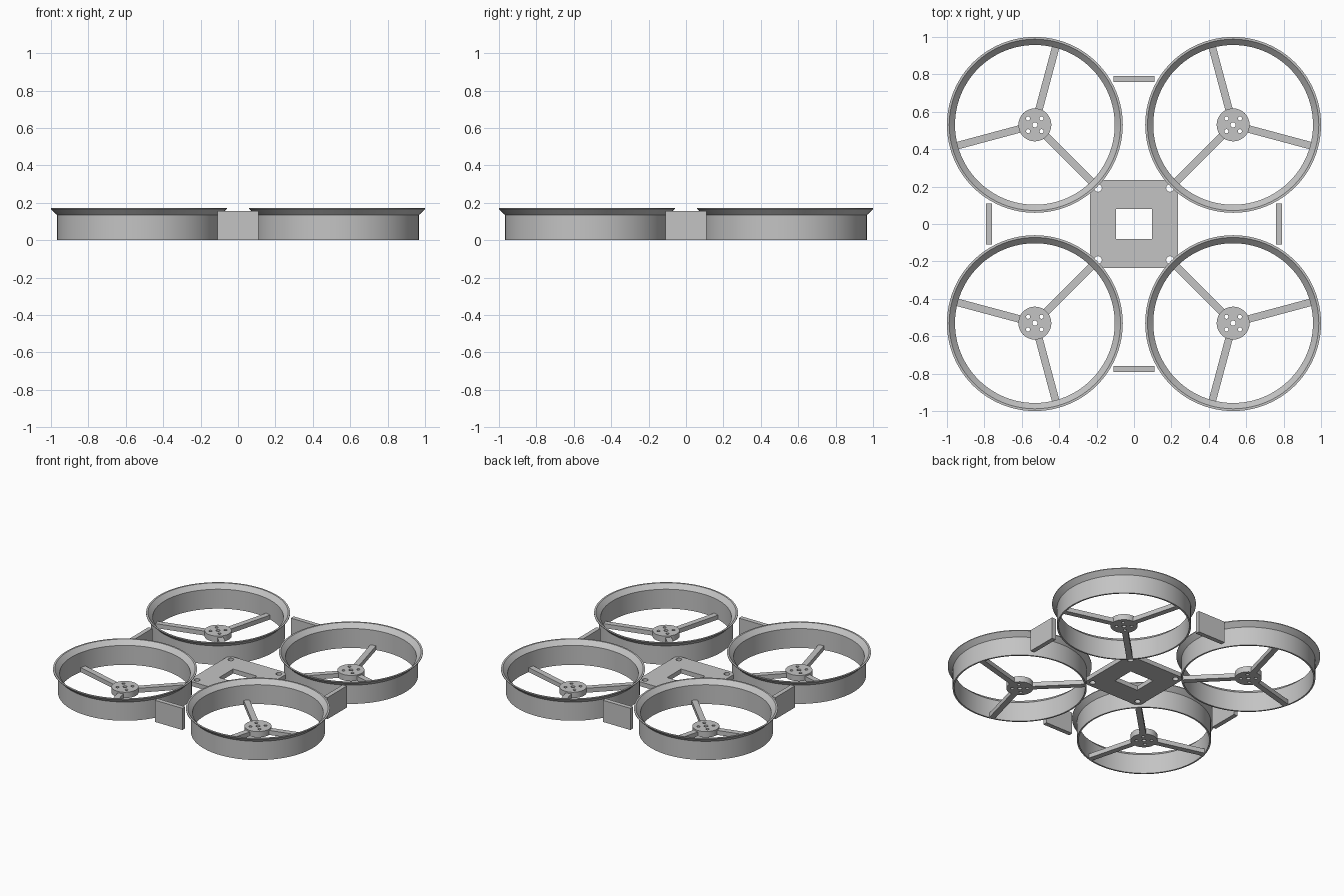
import bpy, bmesh, math
from mathutils import Matrix, Vector

if "Cube" in bpy.data.objects:
    bpy.data.objects.remove(bpy.data.objects["Cube"])

grey = bpy.data.materials.new("light grey plastic")
grey.diffuse_color = (0.55, 0.55, 0.55, 1)
grey.use_nodes = True
grey.node_tree.nodes["Principled BSDF"].inputs["Base Color"].default_value = grey.diffuse_color

C = 0.53          # duct centre offset on x and y
SEG = 96


def finish(bm, name, smooth=False):
    bmesh.ops.recalc_face_normals(bm, faces=bm.faces)
    me = bpy.data.meshes.new(name)
    bm.to_mesh(me)
    bm.free()
    me.materials.append(grey)
    ob = bpy.data.objects.new(name, me)
    bpy.context.collection.objects.link(ob)
    if smooth:
        bpy.ops.object.select_all(action='DESELECT')
        ob.select_set(True)
        bpy.context.view_layer.objects.active = ob
        bpy.ops.object.shade_smooth_by_angle(angle=math.radians(25))
    return ob


def box(name, size, centre, angle=0.0):
    bm = bmesh.new()
    m = Matrix.Translation(centre) @ Matrix.Rotation(angle, 4, 'Z') @ Matrix.Diagonal((*size, 1))
    bmesh.ops.create_cube(bm, size=1, matrix=m)
    return finish(bm, name)


def circle(x, y, r, n):
    return [(x + r * math.cos(2 * math.pi * i / n), y + r * math.sin(2 * math.pi * i / n))
            for i in range(n)]


def flat_plate(name, loops, z0, z1, at=(0, 0)):
    """Extruded outline; loops after the first are holes."""
    cu = bpy.data.curves.new(name, 'CURVE')
    cu.dimensions = '2D'
    cu.fill_mode = 'BOTH'
    cu.extrude = (z1 - z0) / 2
    for loop in loops:
        sp = cu.splines.new('POLY')
        sp.points.add(len(loop) - 1)
        for p, (x, y) in zip(sp.points, loop):
            p.co = (x, y, 0, 1)
        sp.use_cyclic_u = True
    tmp = bpy.data.objects.new(name + "_outline", cu)
    bpy.context.collection.objects.link(tmp)
    dg = bpy.context.evaluated_depsgraph_get()
    me = bpy.data.meshes.new_from_object(tmp.evaluated_get(dg))
    bpy.data.objects.remove(tmp)
    bm = bmesh.new()
    bm.from_mesh(me)
    bpy.data.meshes.remove(me)
    bmesh.ops.remove_doubles(bm, verts=bm.verts, dist=1e-5)
    bmesh.ops.translate(bm, verts=bm.verts, vec=Vector((at[0], at[1], (z0 + z1) / 2)))
    return finish(bm, name, True)


def duct(name, x, y):
    """Thin round wall with a flared lip."""
    profile = [(0.438, 0), (0.438, 0.135), (0.47, 0.166), (0.47, 0.171),
               (0.458, 0.171), (0.427, 0.14), (0.427, 0)]
    bm = bmesh.new()
    rings = [[bm.verts.new((px + 0, py + 0, z)) for px, py in circle(x, y, r, SEG)]
             for r, z in profile]
    for k, a in enumerate(rings):
        b = rings[(k + 1) % len(rings)]
        for i in range(SEG):
            j = (i + 1) % SEG
            bm.faces.new((a[i], a[j], b[j], b[i]))
    return finish(bm, name, True)


# Four ducts, each with a drilled motor hub and three spokes
for sx in (-1, 1):
    for sy in (-1, 1):
        tag = ("front" if sy < 0 else "back") + ("_left" if sx < 0 else "_right")
        x, y = sx * C, sy * C
        duct("duct_" + tag, x, y)
        holes = [circle(0, 0, 0.014, 16)]
        holes += [circle(a * 0.036, b * 0.034, 0.011, 16) for a in (-1, 1) for b in (-1, 1)]
        flat_plate("motor_hub_" + tag, [circle(0, 0, 0.088, 48)] + holes, 0, 0.042, (x, y))
        inward = math.atan2(-sy, -sx)
        r0, r1 = 0.075, 0.43
        for k in range(3):
            ang = inward + k * math.tau / 3
            mid = (r0 + r1) / 2
            box(f"spoke_{tag}_{k + 1}", (r1 - r0, 0.04, 0.032),
                (x + mid * math.cos(ang), y + mid * math.sin(ang), 0.016), ang)

# Central plate with clipped corners, window and corner screw holes
h, c = 0.235, 0.03
outline = [(h, -h + c), (h, h - c), (h - c, h), (-h + c, h),
           (-h, h - c), (-h, -h + c), (-h + c, -h), (h - c, -h)]
window = [(-0.095, -0.08), (0.095, -0.08), (0.095, 0.08), (-0.095, 0.08)]
screws = [circle(a * 0.192, b * 0.192, 0.02, 20) for a in (-1, 1) for b in (-1, 1)]
flat_plate("centre_plate", [outline, window] + screws, 0.02, 0.052)

# Upright tabs between neighbouring ducts
for s, fb, lr in ((-1, "front", "left"), (1, "back", "right")):
    box("tab_" + fb, (0.22, 0.032, 0.156), (0, s * 0.775, 0.078))
    box("tab_" + lr, (0.032, 0.22, 0.156), (s * 0.775, 0, 0.078))
